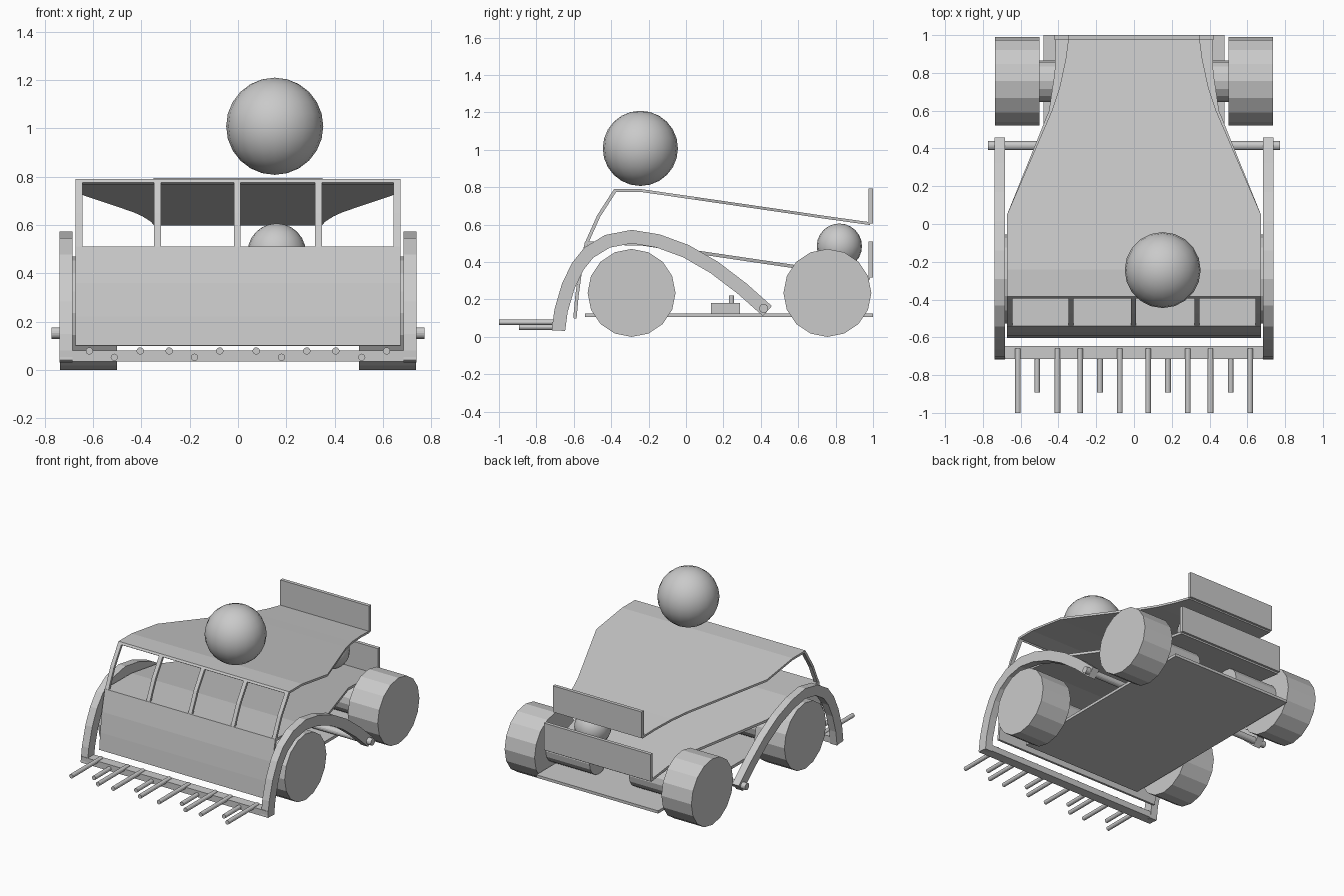
import bpy, bmesh, math
from mathutils import Matrix, Vector

if "Cube" in bpy.data.objects:
    bpy.data.objects.remove(bpy.data.objects["Cube"])

grey = bpy.data.materials.new("light grey")
grey.diffuse_color = (0.59, 0.59, 0.59, 1)
grey.use_nodes = True
grey.node_tree.nodes["Principled BSDF"].inputs["Base Color"].default_value = grey.diffuse_color


def finish(name, bm):
    bmesh.ops.recalc_face_normals(bm, faces=bm.faces)
    return to_object(name, bm)


def to_object(name, bm):
    mesh = bpy.data.meshes.new(name)
    bm.to_mesh(mesh)
    bm.free()
    mesh.materials.append(grey)
    ob = bpy.data.objects.new(name, mesh)
    bpy.context.collection.objects.link(ob)
    return ob


def box(name, x0, x1, y0, y1, z0, z1):
    bm = bmesh.new()
    centre = Vector((x0 + x1, y0 + y1, z0 + z1)) / 2
    size = Matrix.Diagonal((x1 - x0, y1 - y0, z1 - z0, 1))
    bmesh.ops.create_cube(bm, size=1, matrix=Matrix.Translation(centre) @ size)
    return finish(name, bm)


def rod(name, start, end, radius, sides=16):
    a, b = Vector(start), Vector(end)
    turn = (b - a).to_track_quat('Z', 'Y').to_matrix().to_4x4()
    bm = bmesh.new()
    bmesh.ops.create_cone(bm, cap_ends=True, segments=sides, radius1=radius, radius2=radius,
                          depth=(b - a).length, matrix=Matrix.Translation((a + b) / 2) @ turn)
    return finish(name, bm)


def ball(name, centre, radius):
    bm = bmesh.new()
    bmesh.ops.create_uvsphere(bm, u_segments=20, v_segments=12, radius=radius,
                              matrix=Matrix.Translation(centre))
    for f in bm.faces:
        f.smooth = True
    return finish(name, bm)


def sheet(name, rows, thickness=0.018):
    """Bent plate from rows of (y, z, left x, right x), front to back."""
    bm = bmesh.new()
    pairs = [(bm.verts.new((a, y, z)), bm.verts.new((b, y, z))) for y, z, a, b in rows]
    for (a, b), (c, d) in zip(pairs, pairs[1:]):
        bm.faces.new((a, b, d, c))
    ob = to_object(name, bm)
    solid = ob.modifiers.new("thickness", 'SOLIDIFY')
    solid.thickness = thickness
    solid.offset = -1
    solid.use_even_offset = True
    return ob


def band(name, path, width, x0, x1):
    """Flat band of constant width along a (y, z) path, extruded across x."""
    pts = [Vector(p) for p in path]
    bm = bmesh.new()
    rings = []
    for i, p in enumerate(pts):
        t = (pts[min(i + 1, len(pts) - 1)] - pts[max(i - 1, 0)]).normalized()
        n = Vector((-t.y, t.x)) * width / 2
        rings.append([bm.verts.new((x, *q)) for x, q in
                      ((x0, p + n), (x1, p + n), (x1, p - n), (x0, p - n))])
    for r, s in zip(rings, rings[1:]):
        for k in range(4):
            bm.faces.new((r[k], r[(k + 1) % 4], s[(k + 1) % 4], s[k]))
    bm.faces.new(rings[0])
    bm.faces.new(rings[-1])
    return finish(name, bm)


# floor with the small lifting motor
box("floor_plate", -0.48, 0.48, -0.54, 1.0, 0.105, 0.125)
box("lift_motor", -0.07, 0.07, 0.135, 0.29, 0.125, 0.18)
rod("lift_motor_shaft", (0, 0.243, 0.18), (0, 0.243, 0.22), 0.014)

# lower body: front panel running into the deck
W = 0.672
lower = [(-0.603, 0.10, W), (-0.592, 0.22, W), (-0.573, 0.36, W), (-0.54, 0.51, W),
         (-0.24, 0.507, W), (0.05, 0.463, W), (0.6, 0.382, 0.45),
         (0.8, 0.352, 0.42), (0.985, 0.325, 0.415)]
sheet("front_panel_and_deck", [(y, z, -w, w) for y, z, w in lower])

# roof
upper = [(-0.385, 0.79, W), (-0.24, 0.79, W), (0.05, 0.748, W), (0.6, 0.668, 0.435),
         (0.72, 0.65, 0.395), (0.87, 0.629, 0.362), (0.985, 0.613, 0.347)]
sheet("roof", [(y, z, -w, w) for y, z, w in upper], 0.015)

# open windscreen frame
screen = [(-0.54, 0.505), (-0.475, 0.65), (-0.385, 0.79)]
for x in (-0.658, -0.333, -0.003, 0.333, 0.658):
    sheet("window_post", [(y, z, x - 0.014, x + 0.014) for y, z in screen])
sheet("window_top_bar", [(-0.394, 0.776, -W, W), (-0.385, 0.79, -W, W)])

# rear plates
box("rear_spoiler", -0.35, 0.35, 0.975, 1.0, 0.607, 0.794)
box("rear_bumper", -0.42, 0.42, 0.975, 1.0, 0.318, 0.51)

# balls on the roof and on the deck
ball("roof_ball", (0.152, -0.244, 1.008), 0.201)
ball("deck_ball", (0.16, 0.82, 0.485), 0.121)

# wheels, wheel motors and lifting arms on both sides
arm = [(-0.682, 0.035), (-0.668, 0.14), (-0.63, 0.27), (-0.58, 0.375), (-0.52, 0.45),
       (-0.42, 0.511), (-0.29, 0.536), (-0.15, 0.513), (0.0, 0.458), (0.15, 0.372),
       (0.3, 0.258), (0.435, 0.138)]
for s in (-1, 1):
    for end, y in (("front", -0.291), ("rear", 0.756)):
        rod(end + "_wheel", (s * 0.5, y, 0.235), (s * 0.736, y, 0.235), 0.235)
        rod(end + "_wheel_motor", (s * 0.155, y, 0.235), (s * 0.5, y, 0.235), 0.109)
    band("lifting_arm", arm, 0.072, s * 0.684, s * 0.738)
rod("arm_pivot_rod", (-0.772, 0.415, 0.152), (0.772, 0.415, 0.152), 0.024)

# fork in front: crossbar with long upper and short lower tines
box("fork_crossbar", -0.738, 0.738, -0.716, -0.647, 0.035, 0.08)
for s in (-1, 1):
    for x in (0.075, 0.285, 0.405, 0.615):
        rod("long_tine", (s * x, -0.66, 0.078), (s * x, -1.0, 0.078), 0.015, 12)
    for x in (0.18, 0.512):
        rod("short_tine", (s * x, -0.68, 0.052), (s * x, -0.892, 0.052), 0.015, 12)
